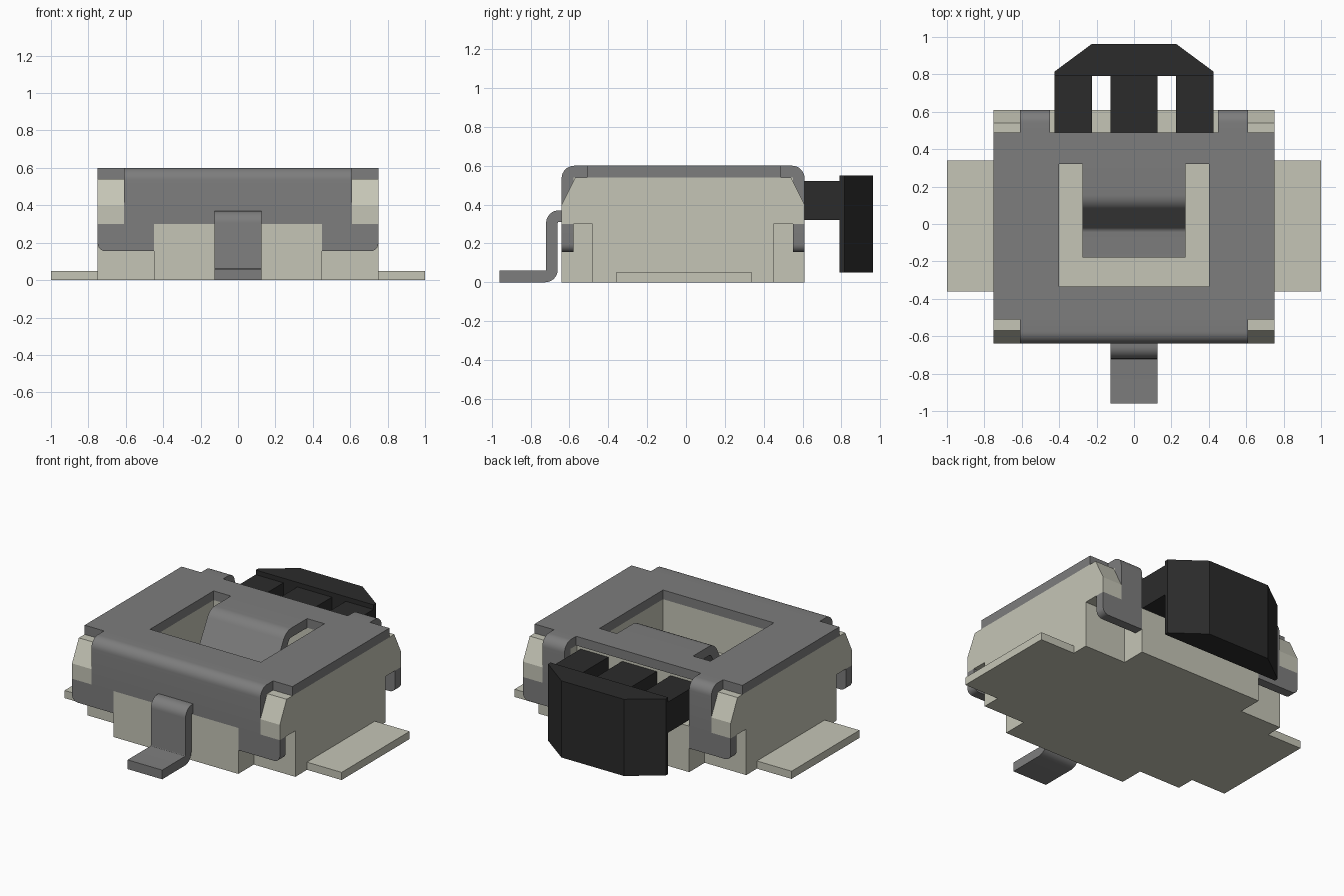
import bpy, bmesh, math
from mathutils import Vector

if "Cube" in bpy.data.objects:
    bpy.data.objects.remove(bpy.data.objects["Cube"], do_unlink=True)


def material(name, rgb):
    m = bpy.data.materials.new(name)
    m.use_nodes = True
    m.diffuse_color = (*rgb, 1)
    bsdf = next(n for n in m.node_tree.nodes if n.type == 'BSDF_PRINCIPLED')
    bsdf.inputs["Base Color"].default_value = (*rgb, 1)
    return m


BEIGE = material("beige plastic", (0.56, 0.56, 0.47))
METAL = material("grey metal", (0.205, 0.205, 0.205))
BLACK = material("black plastic", (0.024, 0.024, 0.024))

# How a 2D outline point (a, b) and a depth d map to x, y, z
AXES = {
    'x': lambda a, b, d: (d, a, b),
    'y': lambda a, b, d: (a, d, b),
    'z': lambda a, b, d: (a, b, d),
}


def prism(name, loops, axis, lo, hi, mat, smooth=False):
    """Extrude an outline (plus optional hole outlines) along an axis."""
    bm = bmesh.new()
    place = AXES[axis]
    for loop in loops:
        vs = [bm.verts.new(place(a, b, lo)) for a, b in loop]
        for i, v in enumerate(vs):
            bm.edges.new((v, vs[(i + 1) % len(vs)]))
    if len(loops) == 1:
        bm.faces.new(bm.verts[:])
    else:
        bmesh.ops.triangle_fill(bm, edges=bm.edges[:], use_beauty=True)
    out = bmesh.ops.extrude_face_region(bm, geom=bm.faces[:])
    moved = [g for g in out["geom"] if isinstance(g, bmesh.types.BMVert)]
    bmesh.ops.translate(bm, verts=moved, vec=Vector(place(0, 0, hi - lo)))
    bmesh.ops.recalc_face_normals(bm, faces=bm.faces[:])
    me = bpy.data.meshes.new(name)
    bm.to_mesh(me)
    bm.free()
    me.materials.append(mat)
    ob = bpy.data.objects.new(name, me)
    bpy.context.collection.objects.link(ob)
    if smooth:
        bpy.ops.object.select_all(action='DESELECT')
        ob.select_set(True)
        bpy.context.view_layer.objects.active = ob
        bpy.ops.object.shade_smooth_by_angle(angle=math.radians(30))
    return ob


def rect(x0, x1, y0, y1):
    return [(x0, y0), (x1, y0), (x1, y1), (x0, y1)]


def fillet(prev, p, nxt, r, n=8):
    """Points of a rounded corner at p, with the normal at each point."""
    d1, d2 = (p - prev).normalized(), (nxt - p).normalized()
    turn = d1.angle_signed(d2)          # positive is clockwise
    cut = r * math.tan(abs(turn) / 2)
    side = Vector((d1.y, -d1.x)) * (1 if turn > 0 else -1)
    centre = p - d1 * cut + side * r
    pts = []
    for i in range(n + 1):
        a = -turn * i / n
        c, s = math.cos(a), math.sin(a)
        arm = Vector((-side.x * c + side.y * s, -side.x * s - side.y * c))
        direction = Vector((d1.x * c - d1.y * s, d1.x * s + d1.y * c))
        pts.append((centre + arm * r, Vector((-direction.y, direction.x))))
    return pts


def sheet(path, r, t=0.06):
    """Outline of a bent metal strip that follows a path."""
    ps = [Vector(p) for p in path]
    d0, d1 = (ps[1] - ps[0]).normalized(), (ps[-1] - ps[-2]).normalized()
    line = [(ps[0], Vector((-d0.y, d0.x)))]
    for i in range(1, len(ps) - 1):
        line += fillet(ps[i - 1], ps[i], ps[i + 1], r)
    line.append((ps[-1], Vector((-d1.y, d1.x))))
    left = [tuple(p + n * t / 2) for p, n in line]
    right = [tuple(p - n * t / 2) for p, n in line]
    return left + right[::-1]


# Lower body with notched corners
prism("body_base", [[(-.45, -.64), (.45, -.64), (.45, -.48), (.75, -.48),
                     (.75, .45), (.45, .45), (.45, .61), (-.45, .61),
                     (-.45, .45), (-.75, .45), (-.75, -.48), (-.45, -.48)]],
      'z', 0, .3, BEIGE)

# Upper body: open well in the middle, gap at the back for the plunger
WELL = rect(-.4, .4, -.335, .32)
prism("body_top", [[(-.61, -.58), (.61, -.58), (.61, .55), (.45, .55),
                    (.45, .48), (-.45, .48), (-.45, .55), (-.61, .55)], WELL],
      'z', .3, .54, BEIGE)

# Top cover plate with its window
prism("cover_top", [rect(-.75, .75, -.51, .49), WELL], 'z', .54, .6, METAL)

# Folded front skirt of the cover
prism("cover_front_skirt", [sheet([(-.51, .57), (-.61, .57), (-.61, .3)], .035)],
      'x', -.61, .61, METAL, True)

# Spring tongue bent down into the well
prism("spring_tongue", [sheet([(.32, .57), (.12, .57), (-.01, .335), (-.18, .335)], .06)],
      'x', -.275, .275, METAL, True)

for s, side in ((1, "left"), (-1, "right")):
    def span(a, b):
        return sorted((s * a, s * b))

    # Body ends, chamfered at front and back
    prism(f"body_end_{side}", [[(-.64, .3), (.61, .3), (.61, .4), (.54, .54),
                                (-.57, .54), (-.64, .4)]],
          'x', *span(.61, .75), BEIGE)

    # Feet of the cover with rounded lower corners
    foot = [(.45, .3), (.45, .155)]
    foot += [(.71 + .04 * math.sin(a), .195 - .04 * math.cos(a))
             for a in (math.pi / 12 * i for i in range(7))]
    foot += [(.75, .3)]
    foot = [(s * a, b) for a, b in foot]
    prism(f"cover_front_foot_{side}", [foot], 'y', -.64, -.58, METAL, True)
    prism(f"cover_back_foot_{side}", [foot], 'y', .55, .61, METAL, True)

    # Back hooks of the cover
    prism(f"cover_back_hook_{side}",
          [sheet([(.49, .57), (.58, .57), (.58, .3)], .035)],
          'x', *span(.45, .61), METAL, True)

    # Side mounting tabs
    prism(f"side_tab_{side}", [rect(*span(.75, 1.0), -.36, .34)],
          'z', 0, .05, BEIGE)

    # Outer plunger arms
    prism(f"plunger_arm_{side}", [rect(*span(.225, .425), .48, .79)],
          'z', .32, .52, BLACK)

# Plunger middle arm and button head
prism("plunger_arm_middle", [rect(-.125, .125, .48, .79)], 'z', .32, .52, BLACK)
prism("button_head", [[(-.425, .79), (.425, .79), (.425, .815), (.225, .963),
                       (-.225, .963), (-.425, .815)]], 'z', .05, .55, BLACK)

# Bent front terminal
prism("front_terminal", [sheet([(-.96, .03), (-.69, .03), (-.69, .34), (-.64, .34)], .035)],
      'x', -.125, .125, METAL, True)
